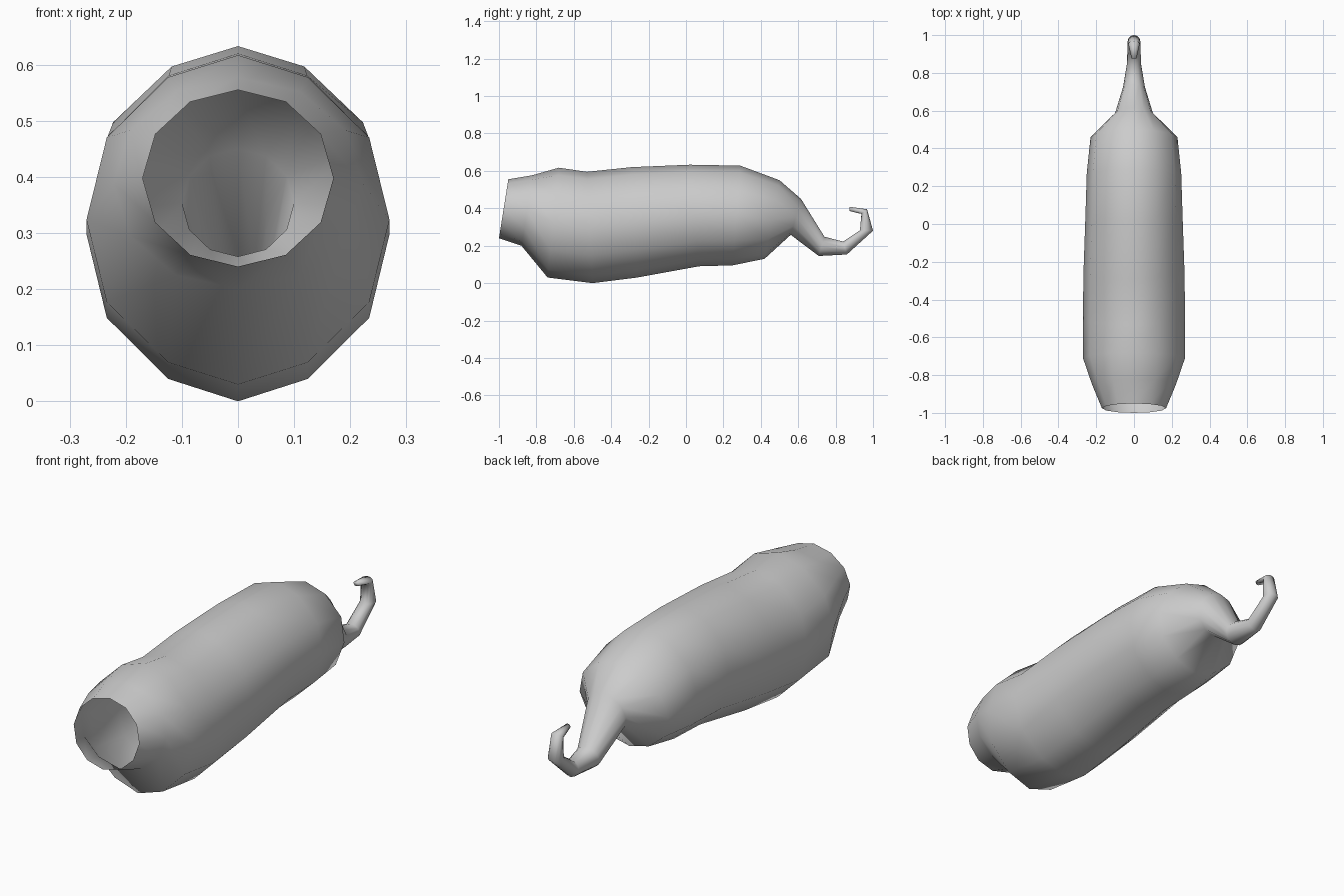
import bpy, bmesh, math
from mathutils import Vector

if "Cube" in bpy.data.objects:
    bpy.data.objects.remove(bpy.data.objects["Cube"])

# One plain material
grey = bpy.data.materials.new("plain grey")
grey.diffuse_color = (0.6, 0.6, 0.6, 1)
grey.use_nodes = True
grey.node_tree.nodes["Principled BSDF"].inputs["Base Color"].default_value = grey.diffuse_color

# Cross-sections: top y, top z, bottom y, bottom z, half width
RINGS = [
    (-0.95, 0.555, -1.00, 0.240, 0.170),   # open mouth
    (-0.82, 0.577, -0.88, 0.200, 0.222),
    (-0.68, 0.617, -0.74, 0.030, 0.270),
    (-0.53, 0.595, -0.50, 0.000, 0.270),
    (-0.29, 0.620, -0.26, 0.030, 0.268),
    (0.02, 0.633, 0.07, 0.090, 0.257),
    (0.29, 0.628, 0.25, 0.095, 0.250),
    (0.50, 0.550, 0.42, 0.130, 0.230),
    (0.615, 0.450, 0.56, 0.258, 0.100),    # tail root
    (0.74, 0.248, 0.71, 0.145, 0.058),
    (0.84, 0.222, 0.86, 0.153, 0.037),
    (0.93, 0.282, 1.00, 0.280, 0.034),
    (0.938, 0.370, 0.968, 0.395, 0.030),
    (0.875, 0.385, 0.875, 0.408, 0.013),   # curled tip
]
SIDES = 12

bm = bmesh.new()
loops = []
for k, (ty, tz, by, bz, w) in enumerate(RINGS):
    top, bot = Vector((0, ty, tz)), Vector((0, by, bz))
    mid, half = (top + bot) / 2, (top - bot) / 2
    squeeze = 1.0 if k in (0, 1) or k > 7 else 0.92   # body shoulders are narrower
    loop = []
    for i in range(SIDES):
        a = 2 * math.pi * i / SIDES
        x = w * math.sin(a)
        if i % 6 in (1, 5):
            x *= squeeze
        loop.append(bm.verts.new(mid + half * math.cos(a) + Vector((x, 0, 0))))
    loops.append(loop)

# Skin between neighbouring rings, close only the tail tip
for a, b in zip(loops, loops[1:]):
    for i in range(SIDES):
        j = (i + 1) % SIDES
        bm.faces.new((a[i], a[j], b[j], b[i]))
bm.faces.new(loops[-1])
for f in bm.faces:
    f.smooth = True
bm.normal_update()
# Make the skin face outward
if sum(f.normal.dot(f.calc_center_median() - Vector((0, f.calc_center_median().y, 0.33)))
       for f in bm.faces if f.calc_center_median().y < 0.4) < 0:
    bmesh.ops.reverse_faces(bm, faces=bm.faces[:])

mesh = bpy.data.meshes.new("hollow_body_with_tail")
bm.to_mesh(mesh)
bm.free()
mesh.materials.append(grey)
body = bpy.data.objects.new("hollow_body_with_tail", mesh)
bpy.context.collection.objects.link(body)
